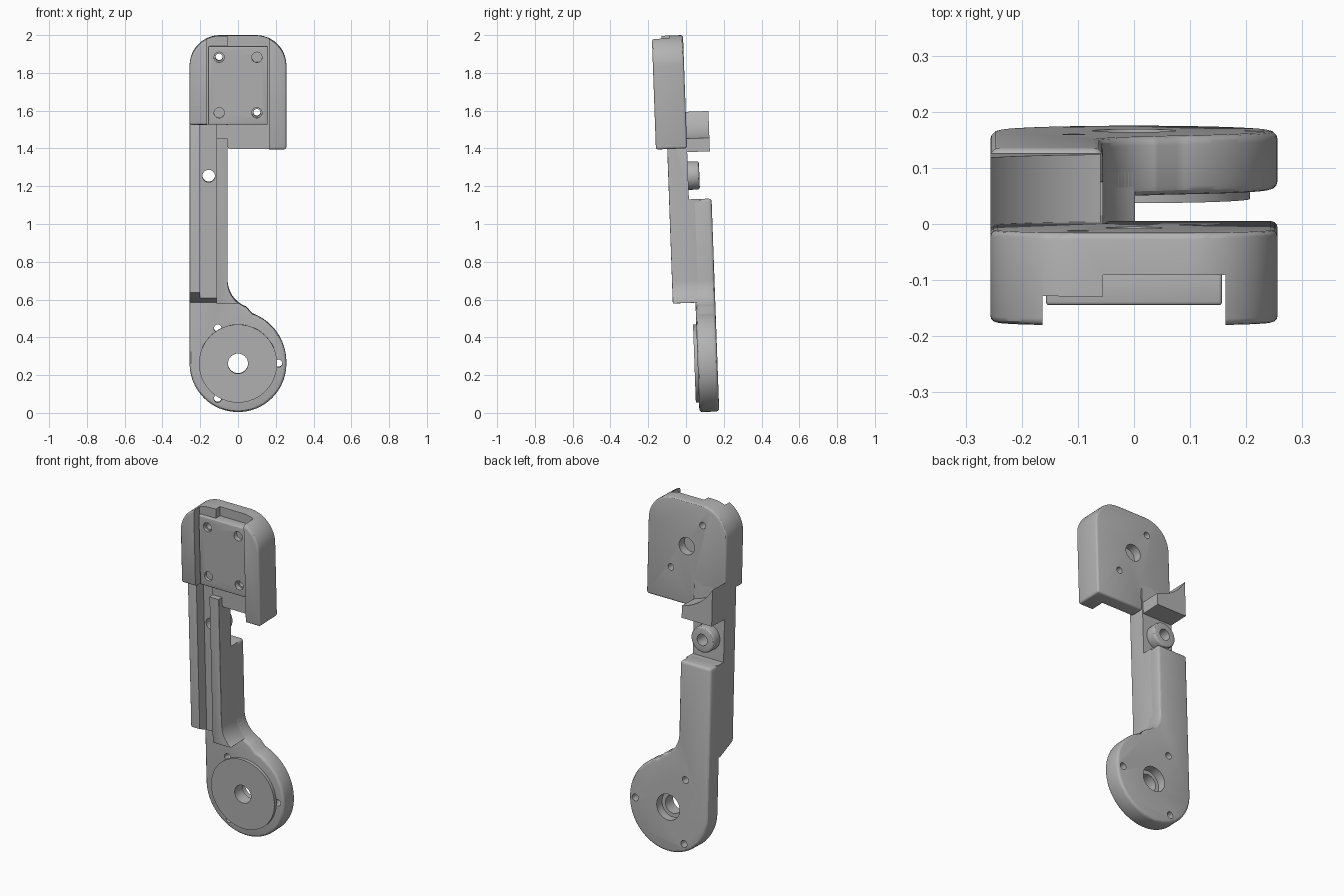
import bpy, bmesh, math
from mathutils import Matrix

cube = bpy.data.objects.get("Cube")
if cube:
    bpy.data.objects.remove(cube, do_unlink=True)

grey = bpy.data.materials.new("plain grey")
grey.use_nodes = True
GREY = (0.45, 0.45, 0.45, 1)
grey.diffuse_color = GREY
grey.node_tree.nodes["Principled BSDF"].inputs["Base Color"].default_value = GREY

parts = []
# The whole bracket leans slightly towards the front
LEAN = (Matrix.Translation((0, 0, 1)) @ Matrix.Rotation(0.036, 4, 'X')
        @ Matrix.Translation((0, 0, -1)))


def arc(cx, cz, r, start, end, steps=20):
    angles = [math.radians(start + (end - start) * i / steps) for i in range(steps + 1)]
    return [(cx + r * math.cos(a), cz + r * math.sin(a)) for a in angles]


def apply(obj, mod):
    bpy.context.view_layer.objects.active = obj
    bpy.ops.object.modifier_apply(modifier=mod.name)


def prism(name, outline, front, back, bevel=0.0):
    """Extrude an x-z outline along the depth axis."""
    bm = bmesh.new()
    face = bm.faces.new([bm.verts.new((x, front, z)) for x, z in outline])
    out = bmesh.ops.extrude_face_region(bm, geom=[face])
    verts = [v for v in out["geom"] if isinstance(v, bmesh.types.BMVert)]
    bmesh.ops.translate(bm, verts=verts, vec=(0, back - front, 0))
    bmesh.ops.recalc_face_normals(bm, faces=bm.faces)
    mesh = bpy.data.meshes.new(name)
    bm.to_mesh(mesh)
    bm.free()
    obj = bpy.data.objects.new(name, mesh)
    bpy.context.collection.objects.link(obj)
    if bevel:
        mod = obj.modifiers.new("Bevel", 'BEVEL')
        mod.width, mod.segments = bevel, 3
        mod.limit_method, mod.angle_limit = 'ANGLE', math.radians(40)
        apply(obj, mod)
    return obj


def box(name, x0, x1, front, back, z0, z1, bevel=0.0):
    return prism(name, [(x0, z0), (x1, z0), (x1, z1), (x0, z1)], front, back, bevel)


def rod(name, x, z, r, front, back, bevel=0.0):
    return prism(name, arc(x, z, r, 0, 360, 48)[:-1], front, back, bevel)


def cut(obj, *cutters):
    for c in cutters:
        c.hide_render = True
        mod = obj.modifiers.new("Cut", 'BOOLEAN')
        mod.operation, mod.solver, mod.object = 'DIFFERENCE', 'EXACT', c
        apply(obj, mod)
        bpy.data.objects.remove(c, do_unlink=True)


def finish(obj):
    obj.data.transform(LEAN)
    obj.data.materials.clear()
    obj.data.materials.append(grey)
    parts.append(obj)


W = 0.256           # half width
DISC_Z = 0.26       # lower pivot height
HEAD_Z = 1.74       # upper pivot height
ARM_X = -0.055      # inner side of the arm
PIN_X, PIN_Z = -0.155, 1.255

# Lower pivot disc with the rear half of the arm
outline = (arc(0, 0.258, W, 180, 360, 40) + arc(-0.019, 0.265, 0.275, 2, 70)
           + arc(0.095, 0.70, 0.15, 250, 180) + [(ARM_X, 1.13), (-W, 1.13)])
lower = prism("lower_pivot_and_arm_back", outline, 0.035, 0.14, 0.016)
cut(lower, rod("bore", 0, DISC_Z, 0.053, -1, 1),
    rod("counterbore", 0, DISC_Z, 0.075, 0.09, 1))
for angle in (0, 120, 240):
    a = math.radians(angle)
    cut(lower, rod("screw", 0.215 * math.cos(a), DISC_Z + 0.215 * math.sin(a), 0.02, -1, 1))
finish(lower)

# Raised ring on the front of the disc
ring = rod("pivot_ring", 0, DISC_Z, 0.207, 0.018, 0.04)
cut(ring, rod("bore", 0, DISC_Z, 0.053, -1, 1))
finish(ring)

# Front of the arm with wall, cable channel and rib
outline = arc(0.095, 0.70, 0.15, 232, 180) + [(ARM_X, 1.56), (-W, 1.56), (-W, 0.582)]
arm = prism("arm_front", outline, -0.085, 0.08, 0.008)
cut(arm, box("channel", -0.2, -0.115, -1, -0.02, 0.4, 1.7),
    box("rib_end", -0.115, 0.1, -1, -0.055, 1.455, 1.7),
    box("rear_recess", -1, 1, 0.02, 1, 1.13, 1.7),
    rod("pin_hole", PIN_X, PIN_Z, 0.033, -1, 1))
# Sloping foot of the outer wall
foot = box("foot", -1, -0.115, -0.1, 0.035, 0.4, 0.582)
for v in foot.data.vertices:
    if v.co.z > 0.5 and v.co.y < 0:
        v.co.z = 0.647
cut(arm, foot)
finish(arm)

# Pin boss on the back of the arm
boss = rod("pin_boss", PIN_X, PIN_Z, 0.075, 0.01, 0.08, 0.012)
cut(boss, rod("pin_hole", PIN_X, PIN_Z, 0.033, -1, 1))
finish(boss)

# Saddle block with a hollow top
half = math.degrees(math.acos(W / 0.295))
inner = math.degrees(math.acos(0.06 / 0.295))
saddle = arc(0, HEAD_Z, 0.295, 180 + half, 180 + inner) + [(-0.06, 1.38), (-W, 1.38)]
finish(prism("saddle_block", saddle, 0.0, 0.14))

# Head housing with open front pocket
outline = ([(ARM_X, 1.40), (W, 1.40)] + arc(W - 0.16, 1.84, 0.16, 0, 90)
           + arc(0.16 - W, 1.84, 0.16, 90, 180) + [(-W, 1.53), (ARM_X, 1.53)])
head = prism("head_housing", outline, -0.145, 0.02, 0.012)
cut(head, box("pocket", -0.163, 0.163, -1, -0.093, 1, 3),
    box("deep_pocket", ARM_X, 0.163, -1, -0.055, 1, 3),
    rod("counterbore", 0, HEAD_Z, 0.05, -0.03, 1))

# Cover plate with four screw holes, two running right through
plate = box("cover_plate", -0.157, 0.157, -0.111, -0.05, 1.53, 1.945, 0.006)
for x in (-0.1, 0.1):
    for z in (HEAD_Z - 0.147, HEAD_Z + 0.147):
        cut(plate, rod("screw", x, z, 0.027, -1, -0.085))
        if x * (z - HEAD_Z) < 0:
            for target in (plate, head):
                cut(target, rod("through", x, z, 0.019, -1, 1))
finish(plate)
finish(head)

# Smooth curved faces, keep edges crisp
bpy.ops.object.select_all(action='DESELECT')
for obj in parts:
    obj.select_set(True)
bpy.context.view_layer.objects.active = parts[0]
bpy.ops.object.shade_smooth_by_angle(angle=math.radians(30))
